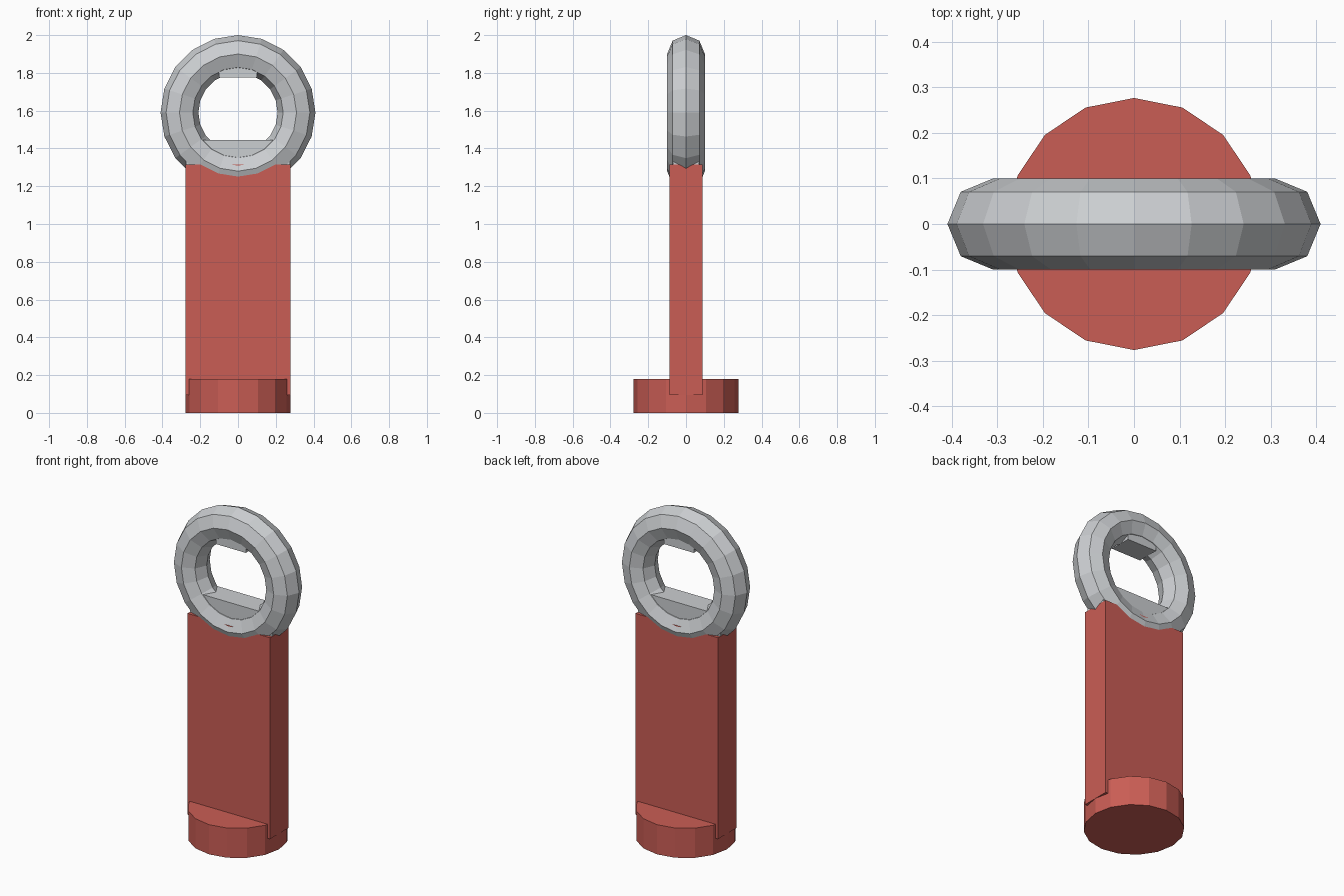
import bpy
import math

cube = bpy.data.objects.get("Cube")
if cube:
    bpy.data.objects.remove(cube, do_unlink=True)


def make_material(name, rgb):
    mat = bpy.data.materials.new(name)
    mat.use_nodes = True
    color = (*rgb, 1.0)
    mat.diffuse_color = color
    mat.node_tree.nodes["Principled BSDF"].inputs["Base Color"].default_value = color
    return mat


def finish(name, mat):
    obj = bpy.context.object
    obj.name = name
    obj.data.materials.append(mat)
    bpy.ops.object.shade_flat()
    return obj


def box(name, mat, half_x, half_y, z0, z1):
    """Box centred on x and y, spanning z0 to z1."""
    bpy.ops.mesh.primitive_cube_add(size=2, location=(0, 0, (z0 + z1) / 2))
    bpy.context.object.scale = (half_x, half_y, (z1 - z0) / 2)
    bpy.ops.object.transform_apply(location=False, rotation=False, scale=True)
    return finish(name, mat)


red = make_material("red", (0.59, 0.11, 0.09))
steel = make_material("steel grey", (0.6, 0.62, 0.64))

RADIUS = 0.277       # base radius and handle half width
RING_Z = 1.59

# Round base
bpy.ops.mesh.primitive_cylinder_add(vertices=16, radius=RADIUS, depth=0.18,
                                    location=(0, 0, 0.09))
finish("base", red)

# Flat handle
box("handle", red, RADIUS, 0.088, 0.095, 1.315)

# Faceted ring at the top
bpy.ops.mesh.primitive_torus_add(major_segments=20, minor_segments=8,
                                 major_radius=0.31, minor_radius=0.1,
                                 location=(0, 0, RING_Z),
                                 rotation=(math.pi / 2, 0, 0))
finish("ring", steel)

# Plate crossing the lower opening, set into the handle
box("lower_plate", steel, RADIUS - 0.002, 0.068, 1.12, 1.445)

# Tooth at the top of the opening
box("upper_tooth", steel, 0.1, 0.068, 1.775, 1.88)
